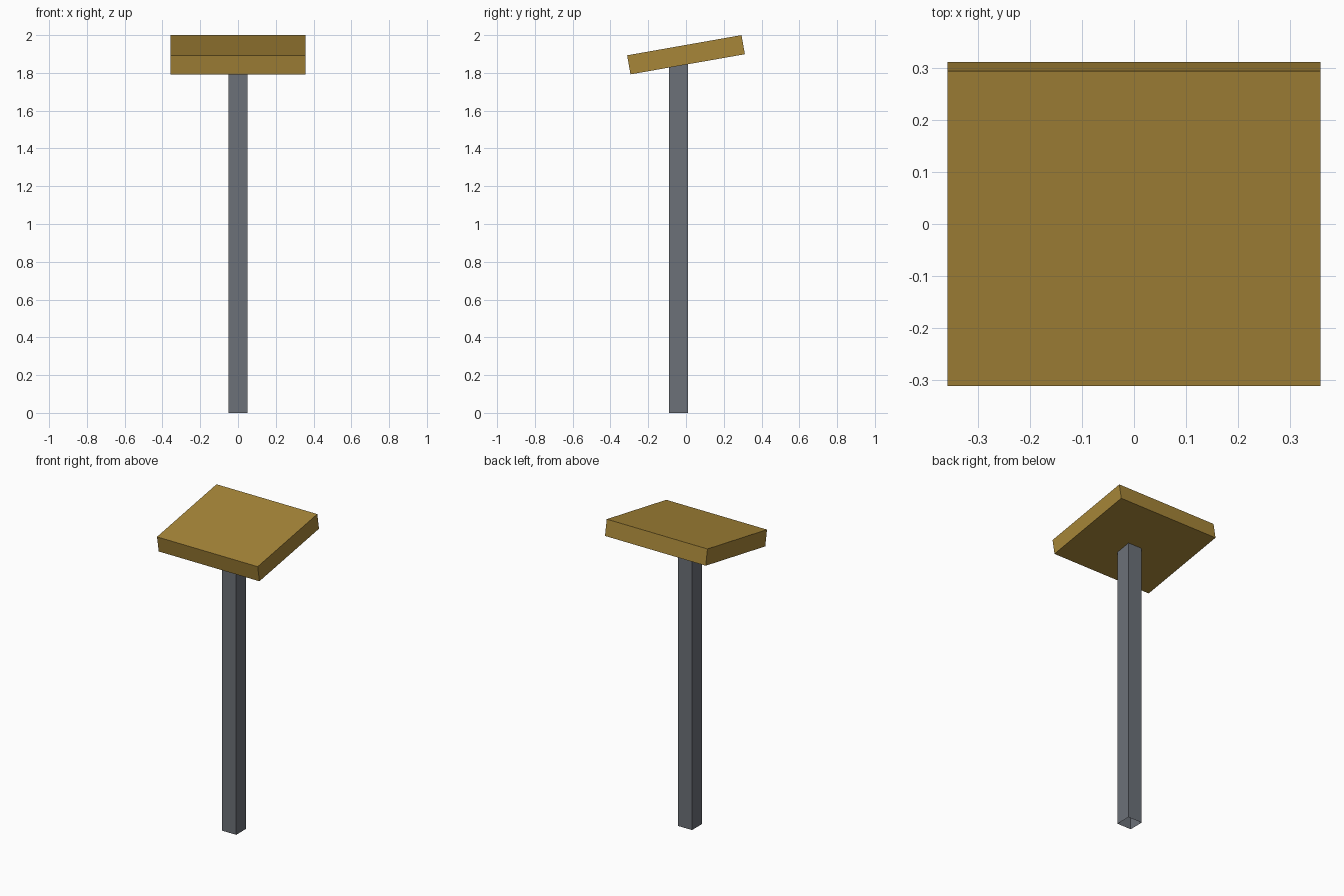
import bpy
import bmesh
import math
from mathutils import Matrix

cube = bpy.data.objects.get("Cube")
if cube:
    bpy.data.objects.remove(cube, do_unlink=True)


def make_material(name, rgb):
    mat = bpy.data.materials.new(name)
    mat.use_nodes = True
    mat.diffuse_color = (*rgb, 1)
    mat.node_tree.nodes["Principled BSDF"].inputs["Base Color"].default_value = (*rgb, 1)
    return mat


def make_box(name, size, centre, mat, tilt=0.0, open_ends=False):
    bm = bmesh.new()
    bmesh.ops.create_cube(bm, size=1, matrix=Matrix.Diagonal((*size, 1)))
    if open_ends:
        ends = [f for f in bm.faces if abs(f.normal.z) > 0.9]
        bmesh.ops.delete(bm, geom=ends, context='FACES_ONLY')
    mesh = bpy.data.meshes.new(name)
    bm.to_mesh(mesh)
    bm.free()
    mesh.materials.append(mat)
    obj = bpy.data.objects.new(name, mesh)
    obj.location = centre
    obj.rotation_euler.x = tilt
    bpy.context.collection.objects.link(obj)
    return obj


ochre = make_material("ochre board", (0.385, 0.238, 0.040))
grey = make_material("grey metal", (0.150, 0.164, 0.188))

# Square hollow post, its top hidden inside the board
make_box("post", (0.1, 0.1, 1.87), (0, -0.04, 0.935), grey, open_ends=True)

# Board sloping down toward the front
make_box("sloped_board", (0.717, 0.615, 0.1025), (0, 0, 1.896), ochre,
         tilt=math.radians(10))
